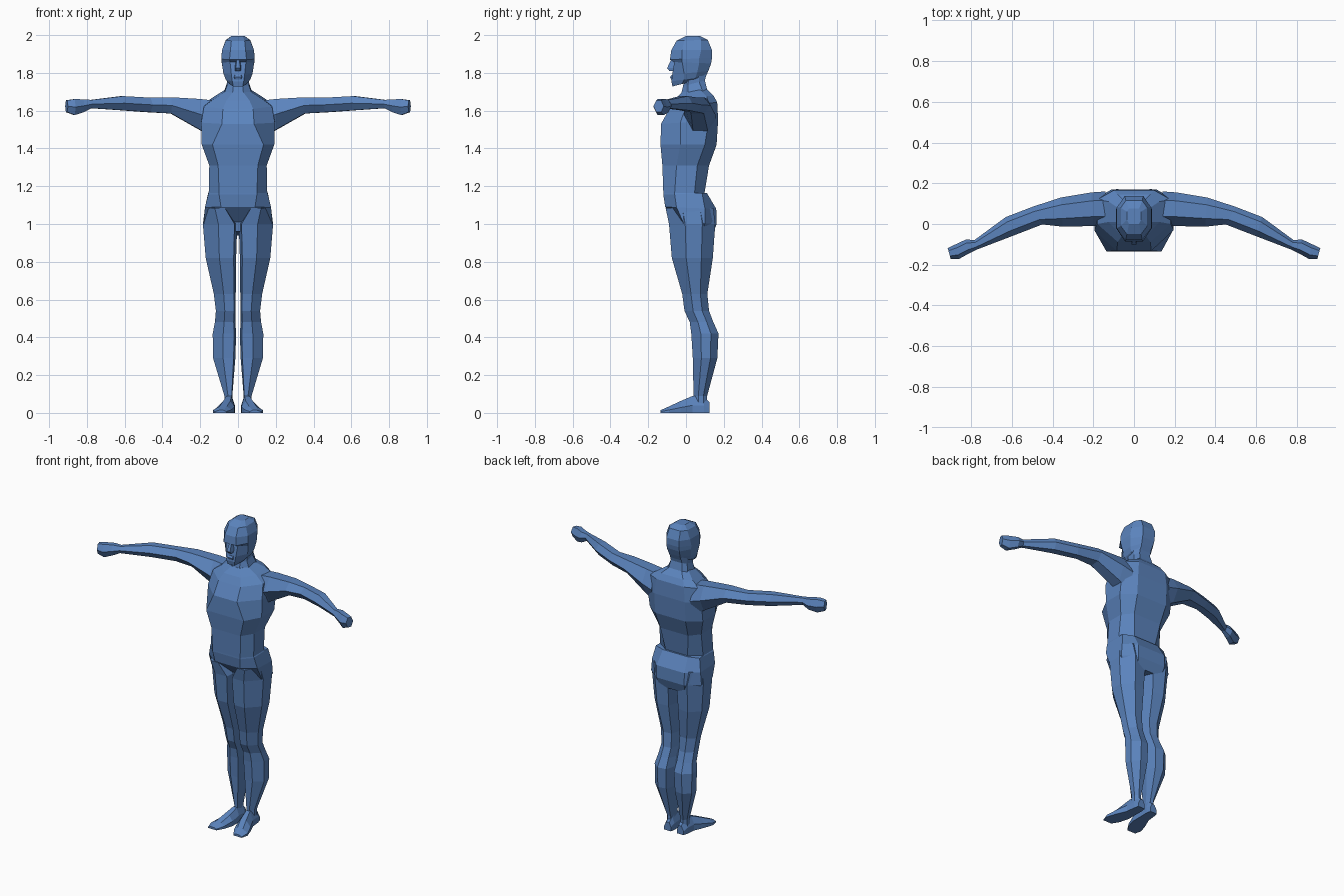
import bpy, bmesh

skin = bpy.data.materials.new("flat blue")
skin.diffuse_color = (0.105, 0.23, 0.51, 1)


def loft(name, rings, mirror=False):
    """Skin a run of equal-sized rings and cap both ends."""
    bm = bmesh.new()
    loops = [[bm.verts.new(p) for p in ring] for ring in rings]
    n = len(loops[0])
    for a, b in zip(loops, loops[1:]):
        for i in range(n):
            j = (i + 1) % n
            bm.faces.new((a[i], a[j], b[j], b[i]))
    bm.faces.new(loops[0])
    bm.faces.new(loops[-1])
    bmesh.ops.recalc_face_normals(bm, faces=bm.faces)
    me = bpy.data.meshes.new(name)
    bm.to_mesh(me)
    bm.free()
    me.materials.append(skin)
    ob = bpy.data.objects.new(name, me)
    bpy.context.collection.objects.link(ob)
    if mirror:
        mod = ob.modifiers.new("mirror", 'MIRROR')
        mod.use_mirror_merge = False
    return ob


def body_ring(zf, zb, w, xf, yf, y1, y2, xb, yb):
    """Symmetric octagon: front edge, two side edges, back edge; may tilt."""
    half = [(xf, yf), (w, y1), (w, y2), (xb, yb)]
    pts = half + [(-x, y) for x, y in reversed(half)]
    return [(x, y, zf + (zb - zf) * (y - yf) / (yb - yf)) for x, y in pts]


# torso: shoulders down to seat
loft("torso", [body_ring(*r) for r in [
    (1.695, 1.72, .065, .03, -.025, .01, .07, .04, .105),
    (1.655, 1.68, .125, .06, -.06, .01, .11, .08, .145),
    (1.61, 1.645, .18, .08, -.088, .00, .12, .10, .165),
    (1.53, 1.55, .195, .085, -.132, -.03, .12, .11, .170),
    (1.42, 1.42, .192, .135, -.135, -.03, .10, .11, .162),
    (1.31, 1.31, .152, .105, -.125, -.05, .06, .10, .122),
    (1.165, 1.165, .155, .10, -.12, -.06, .045, .08, .098),
    (1.155, 1.165, .158, .10, -.12, -.06, .085, .09, .11),
    (1.09, 1.08, .175, .09, -.11, -.05, .10, .10, .160),
    (1.01, 1.00, .182, .03, -.035, -.015, .10, .10, .162),
    (0.96, 0.94, .15, .03, -.03, -.01, .09, .09, .140),
]])

# neck
loft("neck", [body_ring(*r) for r in [
    (1.80, 1.82, .06, .03, -.01, .02, .07, .04, .115),
    (1.73, 1.76, .057, .025, -.015, .01, .07, .04, .100),
    (1.68, 1.70, .075, .03, -.028, .01, .09, .05, .115),
]])

# head: crown, brow ledge, eye hollow, jaw
loft("head", [body_ring(*r) for r in [
    (1.995, 1.995, .035, .025, .00, .02, .06, .025, .075),
    (1.97, 1.975, .065, .035, -.05, -.01, .08, .04, .115),
    (1.92, 1.92, .085, .04, -.078, -.02, .08, .045, .138),
    (1.87, 1.88, .088, .045, -.085, -.02, .07, .045, .138),
    (1.857, 1.85, .086, .042, -.062, -.02, .07, .045, .133),
    (1.79, 1.81, .077, .035, -.073, -.01, .06, .04, .118),
    (1.755, 1.78, .065, .03, -.077, -.01, .05, .035, .105),
    (1.728, 1.765, .045, .025, -.072, -.02, .03, .03, .070),
]])

# nose wedge and lip ridge
loft("nose", [[(-w, -.05, z), (w, -.05, z), (w * .6, y, z), (-w * .6, y, z)]
              for z, w, y in [(1.868, .012, -.08), (1.825, .020, -.100),
                              (1.81, .018, -.088)]])
loft("lips", [[(-w, -.06, z), (w, -.06, z), (w * .7, y, z), (-w * .7, y, z)]
              for z, w, y in [(1.79, .022, -.076), (1.778, .026, -.084),
                              (1.765, .022, -.079)]])


# arms and fists: front point, back point, low and high z
def arm_ring(xf, yf, xb, yb, lo, hi):
    mid = (lo + hi) / 2
    spots = [(0, mid), (.28, hi), (.75, hi), (1, mid), (.75, lo), (.28, lo)]
    return [(xf + (xb - xf) * t, yf + (yb - yf) * t, z) for t, z in spots]


loft("arms", [arm_ring(*r) for r in [
    (.14, -.01, .14, .160, 1.465, 1.655),
    (.20, -.01, .21, .155, 1.500, 1.662),
    (.35, -.013, .36, .130, 1.585, 1.671),
    (.45, -.002, .50, .084, 1.592, 1.669),
    (.60, -.060, .63, .034, 1.602, 1.677),
    (.77, -.125, .785, -.080, 1.613, 1.657),
    (.815, -.147, .823, -.075, 1.592, 1.660),
    (.86, -.172, .872, -.098, 1.577, 1.661),
    (.90, -.172, .915, -.118, 1.592, 1.655),
]], mirror=True)


# legs: z, inner x, outer x, front y, back y
def leg_ring(z, xi, xo, yf, yb):
    w, d = xo - xi, yb - yf
    return [(xi + .08 * w, yf, z), (xi + .55 * w, yf, z),
            (xo, yf + .35 * d, z), (xo, yf + .72 * d, z),
            (xi + .62 * w, yb, z), (xi + .15 * w, yb - .05 * d, z),
            (xi, yf + .5 * d, z)]


loft("legs", [leg_ring(*r) for r in [
    (1.085, .060, .174, -.108, .145),
    (1.00, .004, .186, -.090, .155),
    (.82, .010, .171, -.075, .142),
    (.63, .012, .128, -.020, .113),
    (.54, .012, .117, -.008, .122),
    (.48, .014, .122, .020, .145),
    (.42, .010, .134, .028, .172),
    (.29, .014, .132, .036, .166),
    (.09, .030, .072, .040, .112),
    (.04, .026, .074, .040, .112),
]], mirror=True)

# feet turned outward: y, inner x, outer x, height
loft("feet", [[(xi, y, 0), (xo, y, 0), (xo, y, h * .45),
               (xi + .65 * (xo - xi), y, h), (xi + .25 * (xo - xi), y, h),
               (xi, y, h * .5)]
              for y, xi, xo, h in [(.125, .022, .070, .055),
                                   (.095, .017, .078, .085),
                                   (.035, .018, .084, .090),
                                   (-.03, .018, .112, .062),
                                   (-.09, .035, .132, .034),
                                   (-.135, .062, .122, .014)]], mirror=True)
